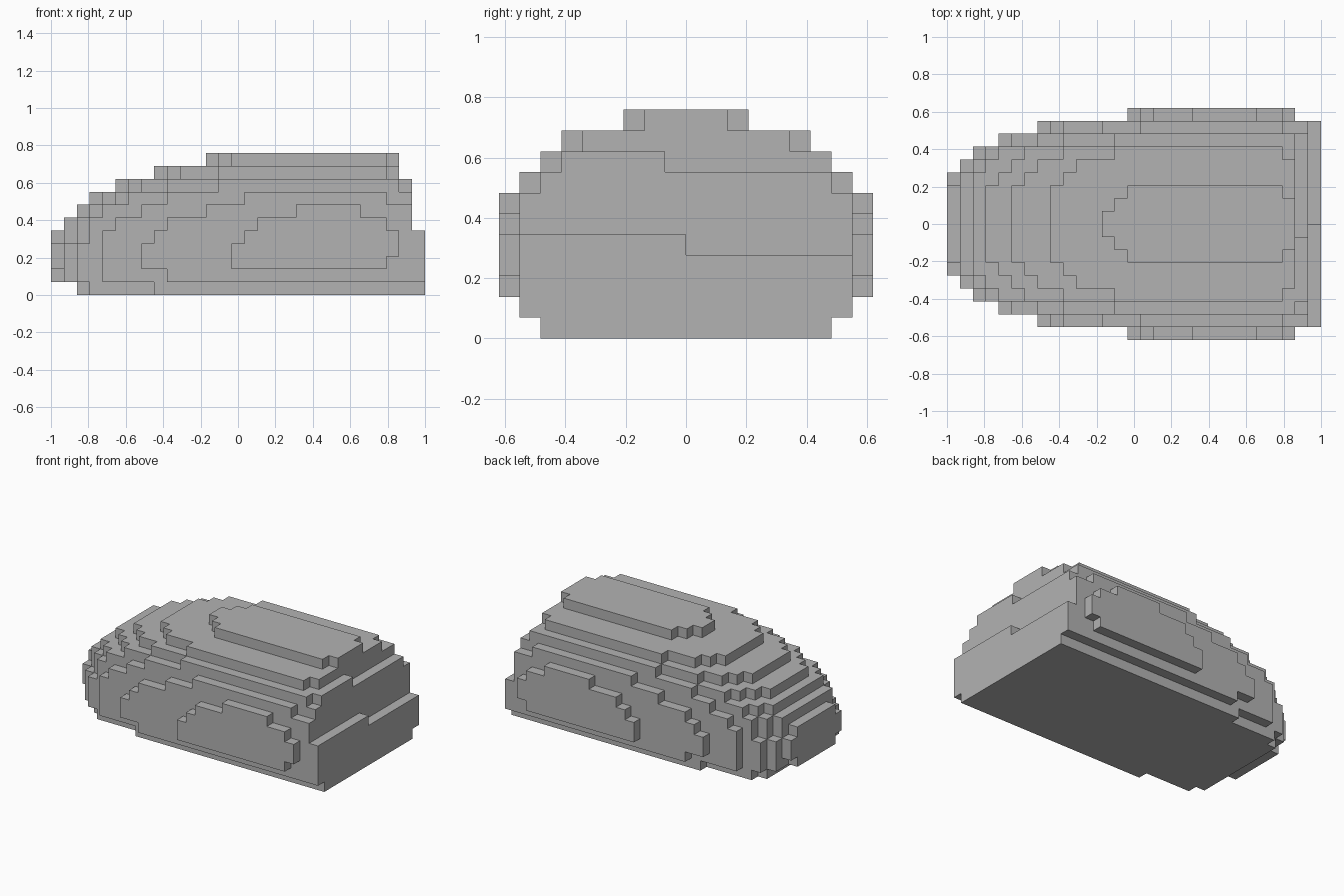
import bpy, bmesh

old = bpy.data.objects.get("Cube")
if old:
    bpy.data.objects.remove(old, do_unlink=True)

LENGTH, CORE = 29, 3
UNIT = 2 / LENGTH

# Layers from the ground up: tail end, nose start of the core and of each
# ring of blocks outward from it, and tail end of the outermost ring
LAYERS = [
    (29, [2, 2, 2, 3, 8], 29),
    (29, [0, 1, 1, 2, 4, 9], 29),
    (29, [0, 0, 1, 2, 4, 7, 14], 26),
    (29, [0, 0, 1, 2, 4, 7, 14], 27),
    (29, [0, 1, 2, 3, 4, 8, 15], 27),
    (28, [1, 1, 2, 3, 5, 9, 16], 26),
    (28, [2, 2, 3, 4, 7, 12, 19], 24),
    (28, [3, 4, 5, 6, 9, 15], 26),
    (28, [5, 6, 7, 9, 13], 27),
    (27, [8, 9, 10, 13], 26),
]
ROOF = (27, [12, 13, 14], 26)


def fill_layer(cells, k, end, rings, outer_end):
    """Fill one mirrored layer of blocks."""
    for ring, start in enumerate(rings):
        stop = outer_end if ring == len(rings) - 1 else end
        for i in range(start, stop):
            cells.add((i, ring, k))
            cells.add((i, -ring - 1, k))


cells = set()
for k, (end, starts, outer_end) in enumerate(LAYERS):
    fill_layer(cells, k, end, [starts[0]] * CORE + starts[1:], outer_end)
fill_layer(cells, len(LAYERS), *ROOF)

# Uneven steps on the tail
cells = {(i, j, k) for i, j, k in cells
         if not (k == 4 and j >= 0 and i == 28)
         and not (k == 8 and j >= -1 and i == 27)}

# Shell of the exposed block faces
bm = bmesh.new()
for cell in cells:
    for axis in range(3):
        for side in (0, 1):
            beside = list(cell)
            beside[axis] += 2 * side - 1
            if tuple(beside) in cells:
                continue
            corners = []
            for u, v in ((0, 0), (1, 0), (1, 1), (0, 1)):
                p = list(cell)
                p[axis] += side
                p[(axis + 1) % 3] += u
                p[(axis + 2) % 3] += v
                corners.append(bm.verts.new(
                    (p[0] * UNIT - 1, p[1] * UNIT, p[2] * UNIT)))
            bm.faces.new(corners if side else corners[::-1])
bmesh.ops.remove_doubles(bm, verts=bm.verts, dist=UNIT / 100)

mesh = bpy.data.meshes.new("stepped_body")
bm.to_mesh(mesh)
bm.free()
body = bpy.data.objects.new("stepped_body", mesh)
bpy.context.collection.objects.link(body)

# Plain grey
grey = bpy.data.materials.new("plain_grey")
grey.use_nodes = True
colour = (0.45, 0.45, 0.45, 1)
grey.diffuse_color = colour
grey.node_tree.nodes["Principled BSDF"].inputs["Base Color"].default_value = colour
mesh.materials.append(grey)
